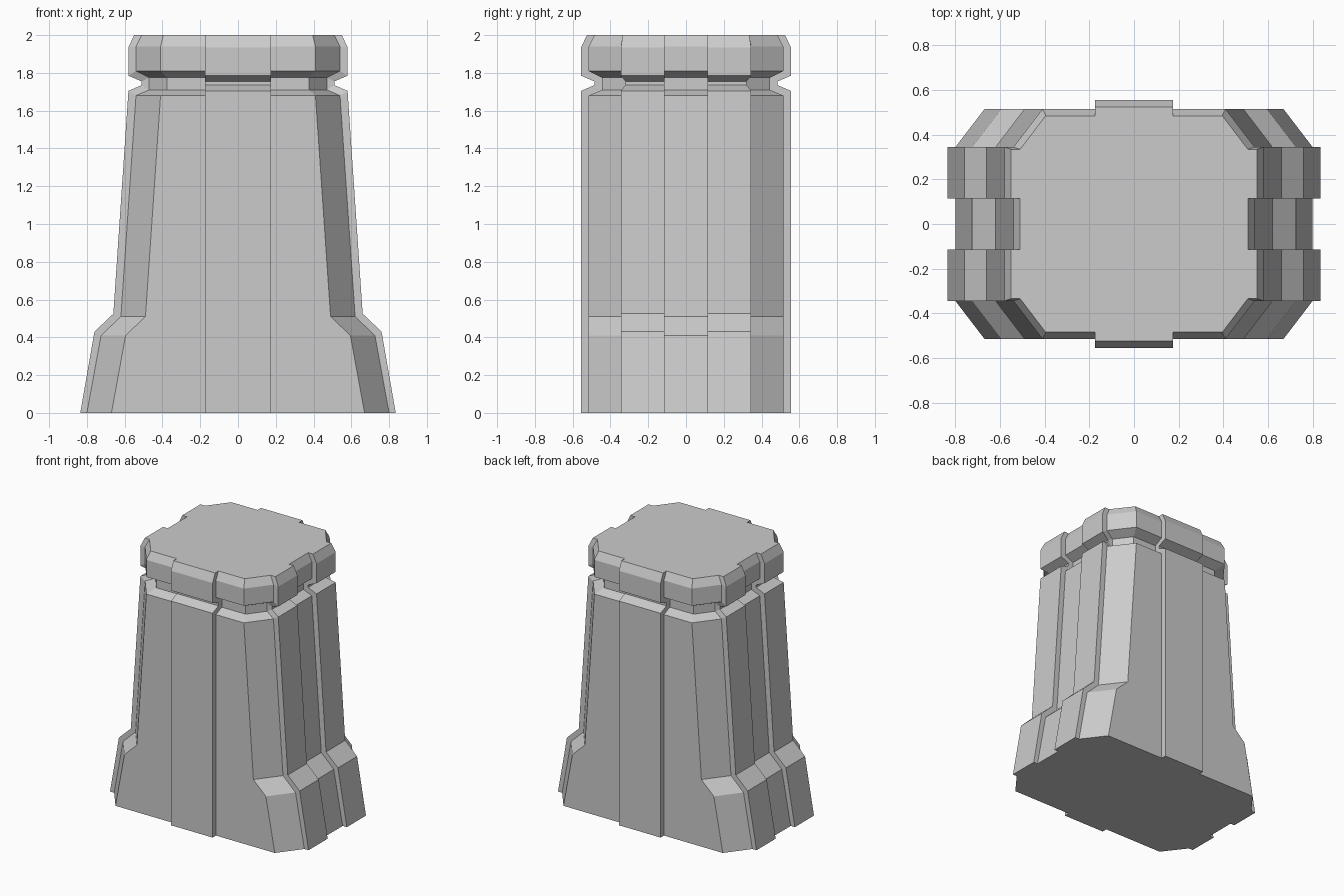
import bpy

if "Cube" in bpy.data.objects:
    bpy.data.objects.remove(bpy.data.objects["Cube"])

# Vertical stations: (body z, body half width, inset, panel z, panel half width)
STATIONS = [
    (0.00, 0.80, 0.00, 0.000, 0.835),
    (0.41, 0.725, 0.00, 0.430, 0.760),
    (0.51, 0.62, 0.00, 0.525, 0.660),
    (1.68, 0.54, 0.00, 1.705, 0.580),
    (1.71, 0.47, 0.07, 1.735, 0.510),   # groove under the cap
    (1.775, 0.47, 0.07, 1.755, 0.510),
    (1.81, 0.54, 0.00, 1.785, 0.580),
    (1.94, 0.54, 0.00, 1.935, 0.580),
    (2.00, 0.51, 0.03, 2.000, 0.550),   # bevelled cap edge
]
BODY_Y, RIB_Y = 0.515, 0.555
SLOT, RIB = 0.115, 0.175                # half widths of side slot and front rib


def ring(bz, bx, inset, pz, px):
    """One full outline: a quarter section mirrored into four."""
    corner_y = 0.345 - 0.346 * inset
    corner_x = bx + inset - 0.13 - 0.485 * inset
    by, ry = BODY_Y - inset, RIB_Y - inset
    quarter = [(bx, SLOT, bz), (px, SLOT, pz), (px, corner_y, pz),
               (bx, corner_y, bz), (corner_x, by, bz), (RIB, by, bz), (RIB, ry, pz)]
    points = []
    for sx, sy in ((1, 1), (-1, 1), (-1, -1), (1, -1)):
        part = [(sx * x, sy * y, z) for x, y, z in quarter]
        points += part if sx * sy > 0 else part[::-1]
    return points


# Pillar body, panels, ribs and cap as one continuous shell
verts, faces = [], []
for station in STATIONS:
    verts += ring(*station)
n = len(verts) // len(STATIONS)
for level in range(len(STATIONS) - 1):
    a, b = level * n, (level + 1) * n
    for i in range(n):
        j = (i + 1) % n
        faces.append((a + i, a + j, b + j, b + i))
faces.append(tuple(reversed(range(n))))
faces.append(tuple(range(len(verts) - n, len(verts))))

mesh = bpy.data.meshes.new("pillar_block")
mesh.from_pydata(verts, [], faces)
mesh.update()
bpy.context.collection.objects.link(bpy.data.objects.new("pillar_block", mesh))
